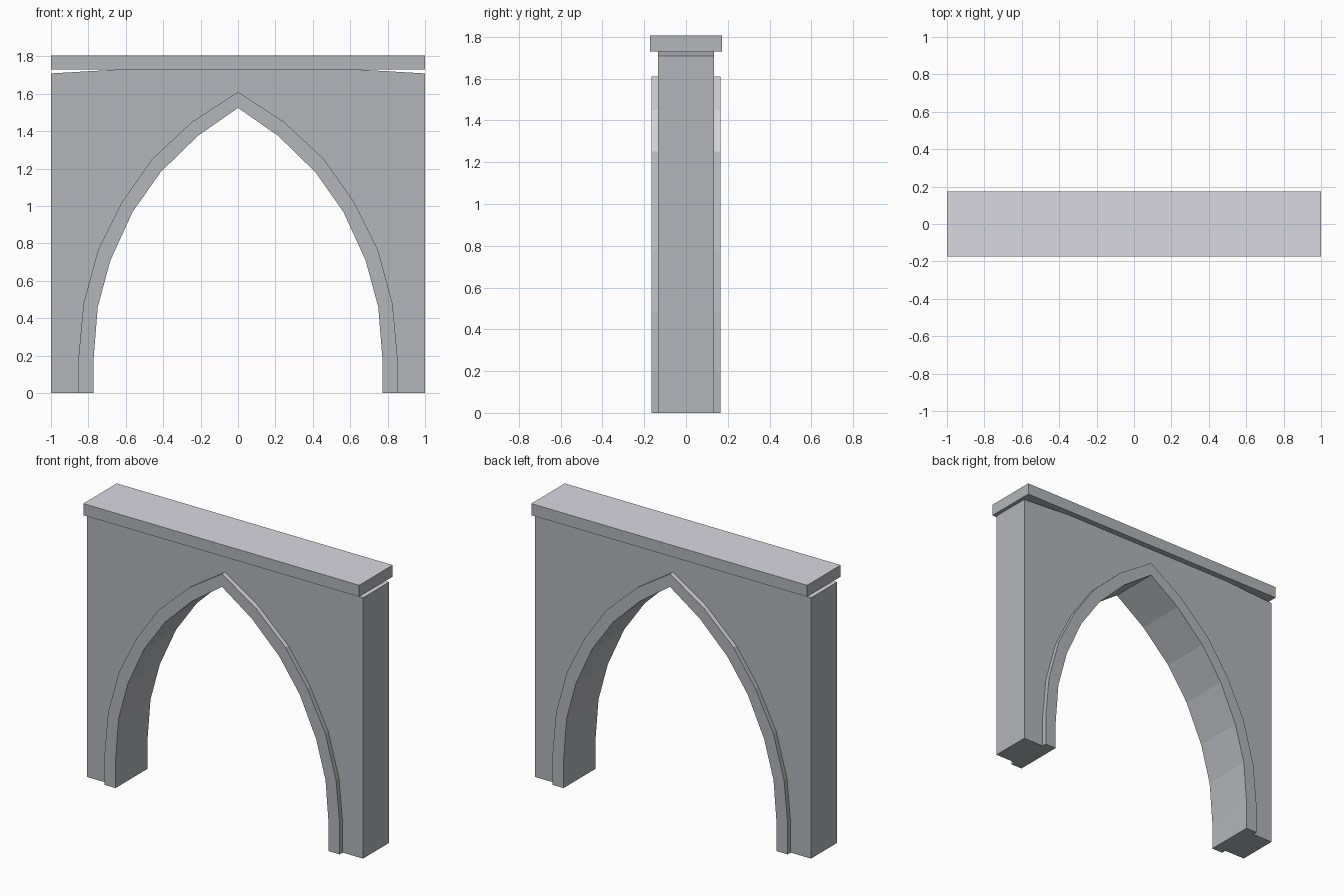
import bpy
import bmesh

cube = bpy.data.objects.get("Cube")
if cube:
    bpy.data.objects.remove(cube, do_unlink=True)


def make_material(name, colour):
    mat = bpy.data.materials.new(name)
    mat.use_nodes = True
    mat.diffuse_color = colour
    mat.node_tree.nodes["Principled BSDF"].inputs["Base Color"].default_value = colour
    return mat


stone = make_material("grey_stone", (.455, .465, .49, 1))
pale_stone = make_material("pale_top_stone", (.69, .69, .745, 1))

# Right half of the pointed arch, from floor to apex
INNER = [(.772, 0), (.772, .185), (.75, .46), (.682, .71),
         (.564, .968), (.415, 1.18), (.215, 1.375), (0, 1.525)]
OUTER = [(.852, 0), (.852, .20), (.826, .48), (.748, .765),
         (.618, 1.025), (.46, 1.25), (.246, 1.45), (0, 1.61)]


def mirrored(half):
    """Full outline, right foot over the apex to the left foot."""
    return half + [(-x, z) for x, z in reversed(half[:-1])]


def extrude_profile(name, outline, half_depth):
    """Solid made from an x-z outline, centred on y = 0."""
    bm = bmesh.new()
    face = bm.faces.new([bm.verts.new((x, -half_depth, z)) for x, z in outline])
    moved = bmesh.ops.extrude_face_region(bm, geom=[face])["geom"]
    bmesh.ops.translate(bm, vec=(0, 2 * half_depth, 0),
                        verts=[v for v in moved if isinstance(v, bmesh.types.BMVert)])
    bmesh.ops.recalc_face_normals(bm, faces=bm.faces)
    # Faces that look mostly upwards are the paler stone
    bm.normal_update()
    for f in bm.faces:
        f.material_index = int(f.normal.z > .65)
    mesh = bpy.data.meshes.new(name)
    mesh.materials.append(stone)
    mesh.materials.append(pale_stone)
    bm.to_mesh(mesh)
    bm.free()
    obj = bpy.data.objects.new(name, mesh)
    bpy.context.collection.objects.link(obj)


# Wall around the arch, its top falling slightly towards both ends
wall_top = [(-1, 0), (-1, 1.709), (-.62, 1.731), (.62, 1.731), (1, 1.709), (1, 0)]
extrude_profile("wall", mirrored(OUTER) + wall_top, .134)

# Raised arch band, deeper than the wall
extrude_profile("arch_band", mirrored(OUTER) + mirrored(INNER)[::-1], .165)

# Flat coping slab on top
extrude_profile("coping", [(-1, 1.73), (1, 1.73), (1, 1.806), (-1, 1.806)], .173)
